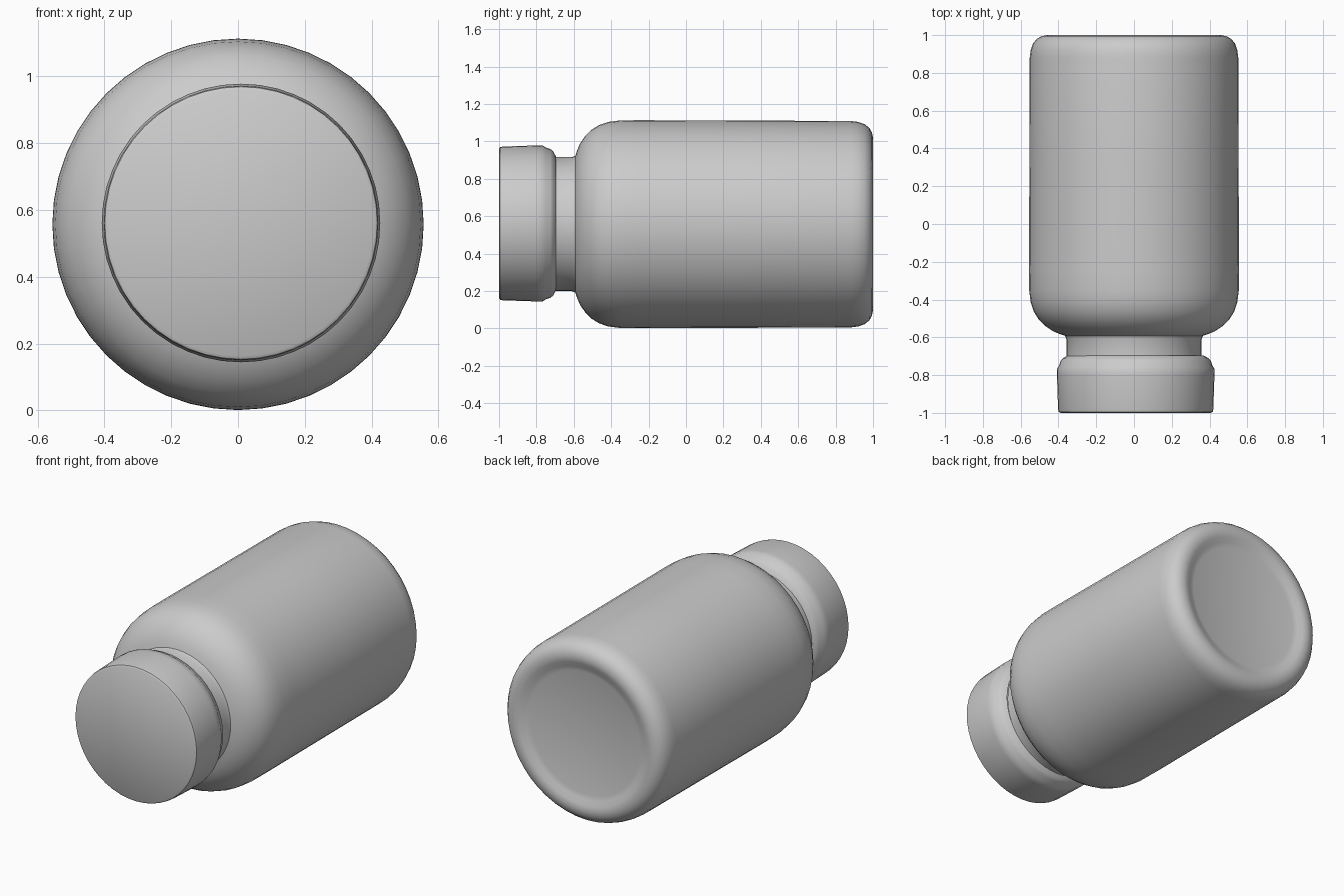
import bpy, bmesh, math

if "Cube" in bpy.data.objects:
    bpy.data.objects.remove(bpy.data.objects["Cube"])

SEGMENTS = 48


def lathe(name, profile, cx, cz):
    """Spin (radius, y) points around the bottle's y axis; radius 0 closes an end."""
    bm = bmesh.new()
    rings = []
    for r, y in profile:
        if r == 0:
            rings.append([bm.verts.new((cx, y, cz))])
        else:
            rings.append([bm.verts.new((cx + r * math.cos(a), y, cz + r * math.sin(a)))
                          for a in (2 * math.pi * i / SEGMENTS for i in range(SEGMENTS))])
    for a, b in zip(rings, rings[1:]):
        for i in range(SEGMENTS):
            j = (i + 1) % SEGMENTS
            if len(a) == 1:
                bm.faces.new((a[0], b[i], b[j]))
            elif len(b) == 1:
                bm.faces.new((a[i], b[0], a[j]))
            else:
                bm.faces.new((a[i], b[i], b[j], a[j]))
    bmesh.ops.recalc_face_normals(bm, faces=bm.faces)
    mesh = bpy.data.meshes.new(name)
    bm.to_mesh(mesh)
    bm.free()
    # an open-ended lathe may flip: make sure normals point away from the axis
    side = max(mesh.polygons, key=lambda p: p.area if abs(p.normal.y) < 0.3 else 0)
    out = (side.center.x - cx) * side.normal.x + (side.center.z - cz) * side.normal.z
    if out < 0:
        mesh.flip_normals()
    obj = bpy.data.objects.new(name, mesh)
    bpy.context.collection.objects.link(obj)
    bpy.ops.object.select_all(action='DESELECT')
    obj.select_set(True)
    bpy.context.view_layer.objects.active = obj
    bpy.ops.object.shade_smooth_by_angle(angle=math.radians(40))
    return obj


# Bottle: neck, rounded shoulder, straight wall, rounded heel, shallow recessed base
lathe("bottle", [
    (0.358, -0.70), (0.358, -0.61), (0.365, -0.592), (0.395, -0.582), (0.43, -0.567),
    (0.47, -0.54), (0.505, -0.505), (0.53, -0.465), (0.547, -0.415), (0.555, -0.35),
    (0.556, -0.25), (0.554, 0.3), (0.552, 0.88), (0.547, 0.92), (0.535, 0.955),
    (0.515, 0.98), (0.49, 0.994), (0.46, 1.0), (0.43, 0.994), (0.40, 0.98),
    (0.37, 0.972), (0.0, 0.968)], 0.0, 0.557)

# Cap: flat front, straight side, stepped lower rim
lathe("cap", [
    (0.0, -1.0), (0.398, -1.0), (0.408, -0.994), (0.411, -0.98), (0.417, -0.80),
    (0.416, -0.765), (0.406, -0.75), (0.398, -0.725), (0.385, -0.71), (0.357, -0.695)],
    0.009, 0.561)
